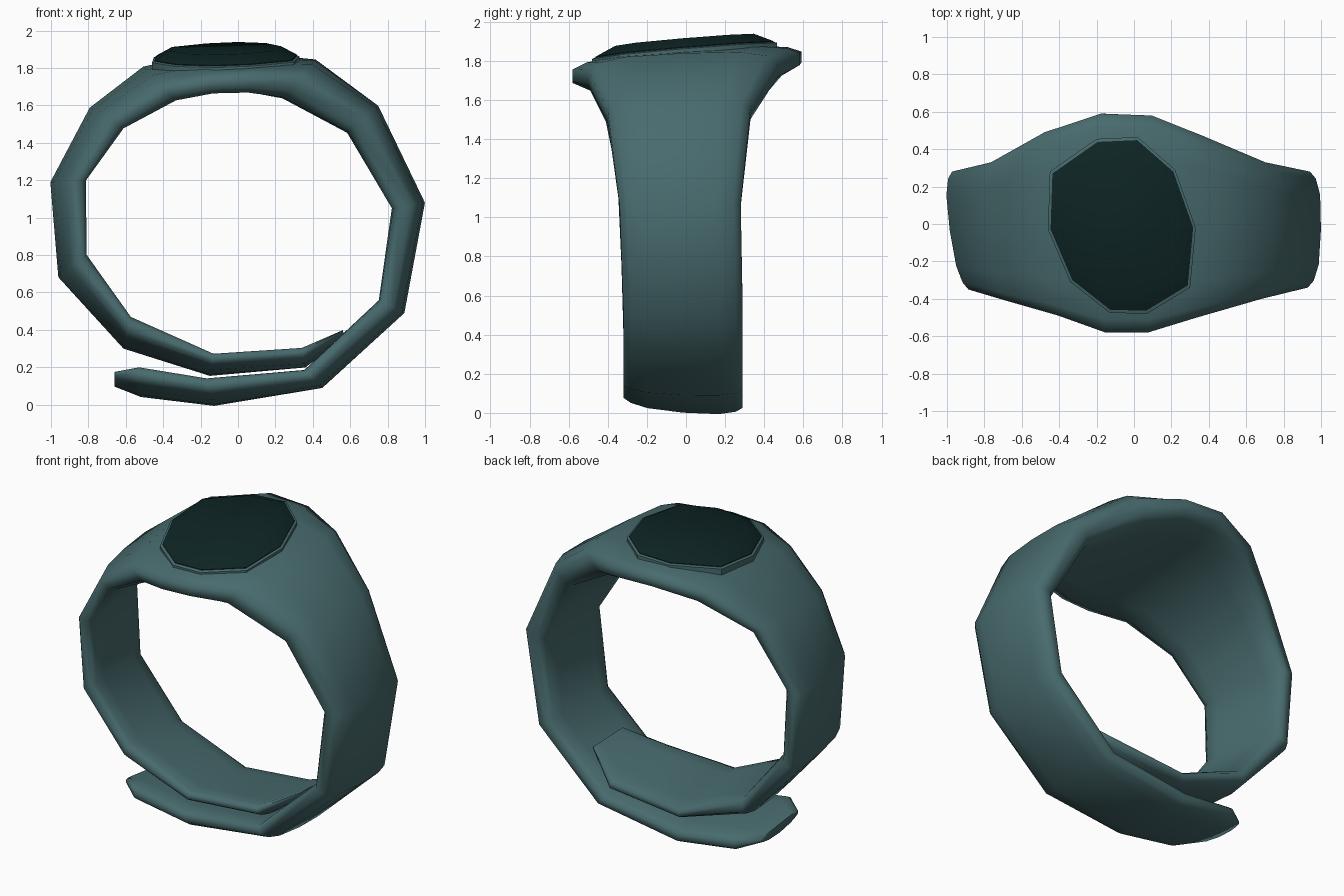
import bpy
import bmesh
import math
from mathutils import Vector

default_cube = bpy.data.objects.get("Cube")
if default_cube:
    bpy.data.objects.remove(default_cube)


def make_material(name, colour, roughness):
    material = bpy.data.materials.new(name)
    material.use_nodes = True
    material.diffuse_color = (*colour, 1)
    shader = material.node_tree.nodes["Principled BSDF"]
    shader.inputs["Base Color"].default_value = (*colour, 1)
    shader.inputs["Roughness"].default_value = roughness
    return material


teal = make_material("muted teal", (0.065, 0.147, 0.155), 0.6)
dark = make_material("dark green glass", (0.0045, 0.018, 0.018), 0.6)


def loft(name, rings, material, smooth_angle):
    """Join closed rings of equal length and cap both ends."""
    mesh = bpy.data.meshes.new(name)
    bm = bmesh.new()
    loops = [[bm.verts.new(point) for point in ring] for ring in rings]
    count = len(loops[0])
    for first, second in zip(loops, loops[1:]):
        for i in range(count):
            j = (i + 1) % count
            bm.faces.new((first[i], first[j], second[j], second[i]))
    bm.faces.new(loops[0])
    bm.faces.new(loops[-1])
    bmesh.ops.recalc_face_normals(bm, faces=bm.faces)
    bm.to_mesh(mesh)
    bm.free()
    mesh.materials.append(material)
    obj = bpy.data.objects.new(name, mesh)
    bpy.context.collection.objects.link(obj)
    bpy.ops.object.select_all(action="DESELECT")
    obj.select_set(True)
    bpy.context.view_layer.objects.active = obj
    bpy.ops.object.shade_smooth_by_angle(angle=math.radians(smooth_angle))
    return obj


# Half of the strap section: position across the width, depth (inner to outer)
half_section = [(0.2, 1), (0.06, 0.9), (0, 0.72), (0, 0.28), (0.06, 0.06), (0.2, 0)]
section = ([(0.5, 1)] + half_section + [(0.5, 0)]
           + [(1 - across, depth) for across, depth in reversed(half_section)])


def strap_ring(outer_x, outer_z, inner_x, inner_z, front, back):
    outer = Vector((outer_x, 0, outer_z))
    inner = Vector((inner_x, 0, inner_z))
    outward = (outer - inner).normalized()
    tilt = 0.08 - 0.06 * outer_x
    ring = []
    for across, depth in section:
        y = front + across * (back - front)
        crown = 0.09 * (across - 0.5) ** 2
        lift = depth * (tilt * y - crown) + (1 - depth) * tilt * (y - front)
        point = inner.lerp(outer, depth) + outward * lift
        point.y = y
        ring.append(point)
    return ring


# Strap stations: outer x, z, inner x, z, front edge, back edge
stations = [
    (-.66, .10, -.66, .18, -.20, .17),
    (-.52, .05, -.53, .21, -.31, .27),
    (-.13, .0, -.17, .15, -.32, .29),
    (.45, .09, .35, .19, -.32, .29),
    (.89, .49, .75, .56, -.32, .29),
    (1, 1.08, .82, 1.05, -.34, .28),
    (.75, 1.6, .58, 1.45, -.40, .33),
    (.41, 1.84, .23, 1.63, -.50, .47),
    (.10, 1.86, .05, 1.655, -.58, .58),
    (-.18, 1.855, -.13, 1.65, -.58, .59),
    (-.49, 1.79, -.32, 1.615, -.49, .49),
    (-.78, 1.58, -.60, 1.47, -.41, .33),
    (-.99, 1.19, -.80, 1.2, -.35, .28),
    (-.95, .69, -.80, .81, -.33, .28),
    (-.61, .31, -.57, .48, -.32, .28),
    (-.15, .16, -.13, .28, -.32, .28),
    (.36, .20, .34, .31, -.30, .27),
    (.57, .36, .56, .40, -.16, .14),
]
loft("strap", [strap_ring(*s) for s in stations], teal, 75)

# Ten-sided tilted face outline
outline = [(-.45, .28), (-.2, .455), (.02, .465), (.22, .29), (.33, -.02),
           (.3, -.34), (.07, -.48), (-.13, -.475), (-.34, -.31), (-.46, -.03)]
centre = Vector((-0.06, -0.01))


def face_ring(scale, height):
    ring = []
    for point in outline:
        flat = centre + (Vector(point) - centre) * scale
        ring.append((flat.x, flat.y, 1.85 + 0.09 * flat.y + 0.04 * flat.x + height))
    return ring


# Thin bezel around the dark domed dial
loft("bezel", [face_ring(1, -0.06), face_ring(1, 0), face_ring(0.97, 0.006)], teal, 40)
loft("dial", [face_ring(0.965, -0.03), face_ring(0.965, 0.01), face_ring(0.75, 0.058)], dark, 50)
